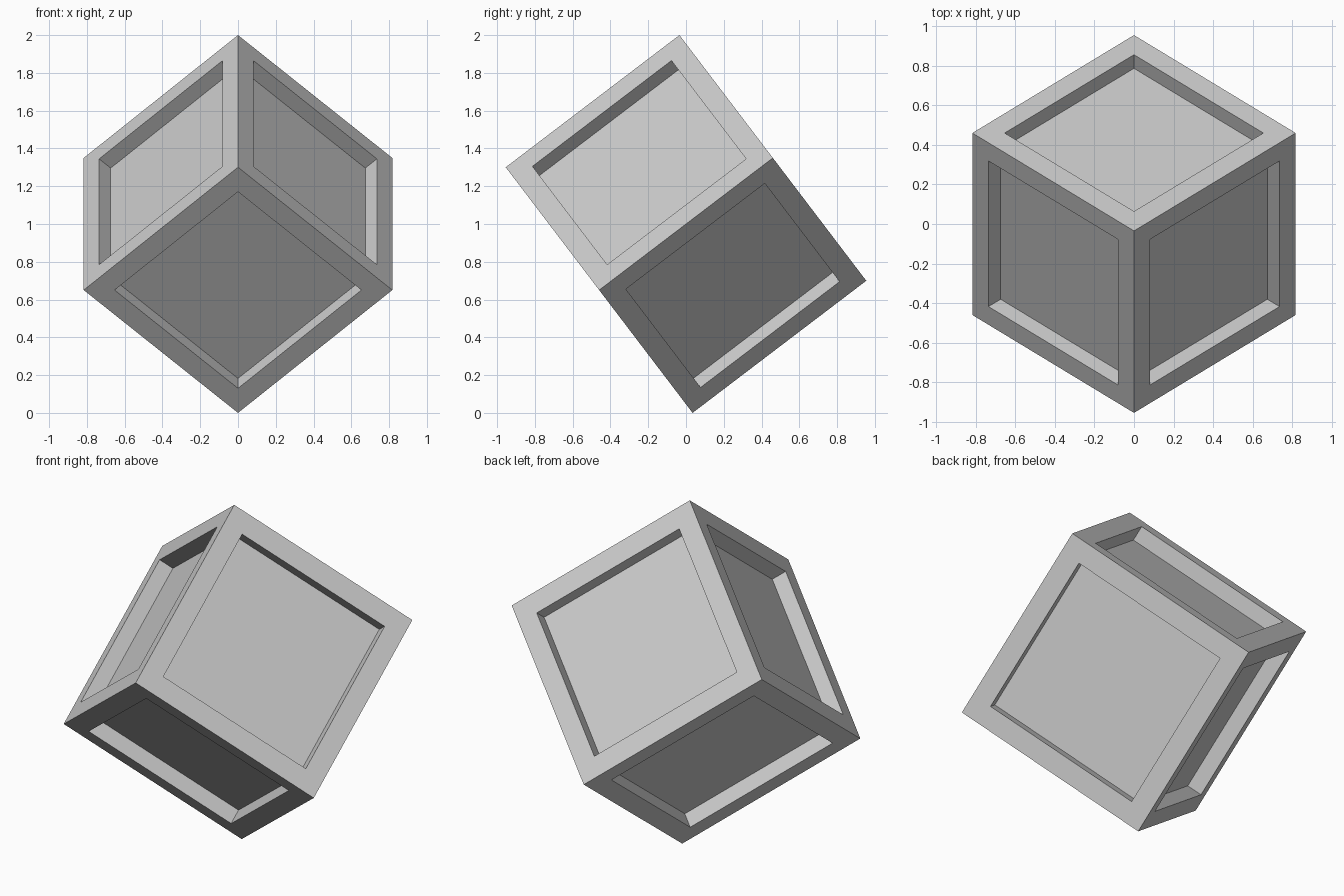
import bpy
import bmesh
from math import radians
from mathutils import Matrix

default = bpy.data.objects.get("Cube")
if default:
    bpy.data.objects.remove(default, do_unlink=True)

EDGE = 1.1554            # cube edge length
RIM = EDGE * 0.1         # frame width around each panel
DEPTH = EDGE * 0.075     # how far each panel is sunk

# Plain grey material
grey = bpy.data.materials.new("plain_grey")
grey.use_nodes = True
colour = (0.6, 0.6, 0.6, 1.0)
grey.diffuse_color = colour
grey.node_tree.nodes["Principled BSDF"].inputs["Base Color"].default_value = colour

# Cube with a sunken square panel on every side
bm = bmesh.new()
bmesh.ops.create_cube(bm, size=EDGE)
panels = list(bm.faces)
bmesh.ops.inset_individual(bm, faces=panels, thickness=RIM, use_even_offset=True)
bmesh.ops.inset_individual(bm, faces=panels, thickness=0.0, depth=-DEPTH)

# Balance it on one corner, leaning slightly forward
pose = (Matrix.Translation((0, 0, 1))
        @ Matrix.Rotation(radians(-52.74), 4, "X")
        @ Matrix.Rotation(radians(45), 4, "Z"))
bmesh.ops.transform(bm, matrix=pose, verts=bm.verts)

mesh = bpy.data.meshes.new("panelled_cube")
bm.to_mesh(mesh)
bm.free()
mesh.materials.append(grey)
cube = bpy.data.objects.new("panelled_cube", mesh)
bpy.context.collection.objects.link(cube)
